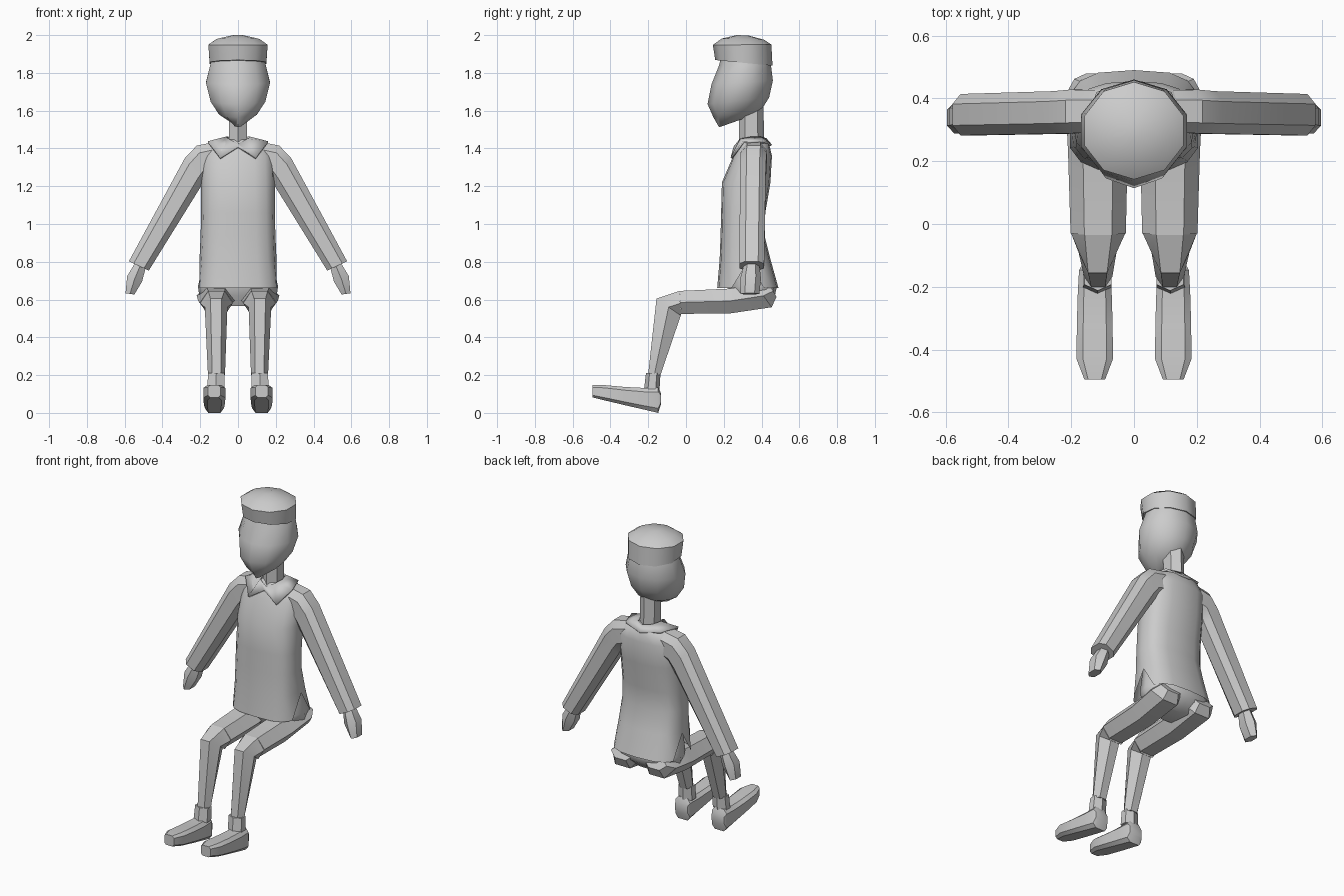
import bpy, bmesh, math
from mathutils import Vector

if "Cube" in bpy.data.objects:
    bpy.data.objects.remove(bpy.data.objects["Cube"])


def finish(name, bm, mirror=False, angle=40):
    bmesh.ops.recalc_face_normals(bm, faces=bm.faces)
    me = bpy.data.meshes.new(name)
    bm.to_mesh(me)
    bm.free()
    ob = bpy.data.objects.new(name, me)
    bpy.context.collection.objects.link(ob)
    bpy.ops.object.select_all(action='DESELECT')
    ob.select_set(True)
    bpy.context.view_layer.objects.active = ob
    bpy.ops.object.shade_smooth_by_angle(angle=math.radians(angle))
    if mirror:
        ob.modifiers.new("Mirror", 'MIRROR')
    return ob


def section(c, u, v, n=6, phase=0.0, p=1.0):
    """Closed cross-section around c spanned by half-axes u and v; p < 1 is boxier."""
    pts = []
    for i in range(n):
        a = 2 * math.pi * i / n + phase
        x, y = math.cos(a), math.sin(a)
        x = math.copysign(abs(x) ** p, x) if abs(x) > 1e-6 else 0
        y = math.copysign(abs(y) ** p, y) if abs(y) > 1e-6 else 0
        pts.append(Vector(c) + x * Vector(u) + y * Vector(v))
    return pts


def level(hw, yf, yb, zf, zb=None, n=12, p=1.0, cx=0.0):
    """Section from front (yf, zf) to back (yb, zb), half width hw."""
    zb = zf if zb is None else zb
    return section((cx, (yf + yb) / 2, (zf + zb) / 2), (0, (yf - yb) / 2, (zf - zb) / 2),
                   (hw, 0, 0), n, 0, p)


def loft(name, rings, caps=(True, True), mirror=False, angle=40):
    bm = bmesh.new()
    vs = [[bm.verts.new(p) for p in r] for r in rings]
    n = len(vs[0])
    for a, b in zip(vs, vs[1:]):
        for i in range(n):
            j = (i + 1) % n
            bm.faces.new((a[i], a[j], b[j], b[i]))
    if caps[0]:
        bm.faces.new(vs[0])
    if caps[1]:
        bm.faces.new(vs[-1])
    return finish(name, bm, mirror, angle)


# Head: egg with a tilted jaw
loft("head", [level(hw, yf, yb, zf, zb, 10) for hw, yf, yb, zf, zb in [
    (.03, .175, .34, 1.512, 1.57), (.105, .145, .40, 1.565, 1.605),
    (.152, .114, .44, 1.635, 1.67), (.178, .135, .46, 1.74, 1.76),
    (.155, .175, .45, 1.84, 1.84), (.14, .19, .44, 1.90, 1.90)]], angle=50)

# Cap
loft("hat", [level(hw, yf, yb, zf, zb, 10) for hw, yf, yb, zf, zb in [
    (.158, .155, .458, 1.868, 1.838), (.165, .142, .452, 1.948, 1.95),
    (.12, .19, .415, 1.982, 1.975), (.03, .27, .33, 2.0, 1.998)]], angle=38)

# Neck
loft("neck", [level(.056, .28, .415, 1.40, n=6), level(.056, .28, .41, 1.62, n=6)])

# Shirt body, open below with raised side slits
shirt = [level(hw, yf, yb, z, n=16, p=p) for hw, yf, yb, z, p in [
    (.065, .29, .425, 1.447, 1), (.15, .275, .44, 1.425, .85), (.19, .25, .455, 1.36, .8),
    (.195, .19, .447, 1.22, .8), (.195, .186, .42, 1.06, .75), (.198, .183, .415, .94, .75),
    (.204, .178, .448, .81, .72), (.214, .165, .49, .66, .66)]]
for k in (4, 12):
    shirt[-1][k].z = .80
    shirt[-1][k].x *= .95
loft("shirt", shirt, caps=(True, False), angle=50)

# Collar: band round the neck with two front points
half_in = [(0, .272, 1.425), (.05, .285, 1.452), (.066, .34, 1.462), (.05, .40, 1.462), (0, .425, 1.455)]
half_out = [(0, .252, 1.41), (.095, .236, 1.352), (.16, .30, 1.438), (.12, .42, 1.44), (0, .455, 1.42)]
ring = lambda h: [Vector(p) for p in h] + [Vector((-x, y, z)) for x, y, z in h[-2:0:-1]]
collar = loft("collar", [ring(half_in), ring(half_out)], caps=(False, False))
sol = collar.modifiers.new("Solidify", 'SOLIDIFY')
sol.thickness = .012

# Hips under the shirt
loft("hips", [level(hw, yf, yb, z, n=12, p=.8) for hw, yf, yb, z in [
    (.16, .22, .39, .92), (.192, .22, .45, .76), (.212, .22, .482, .67),
    (.205, .24, .47, .62), (.14, .27, .41, .565)]], angle=50)

# Trouser thigh, seat to knee
loft("thigh", [section(c, (hw, 0, 0), v) for c, hw, v in [
    ((.115, .462, .645), .075, (0, -.02, .035)),
    ((.117, .41, .62), .102, (0, -.05, .07)),
    ((.115, .23, .592), .095, (0, 0, .076)),
    ((.114, -.03, .585), .088, (0, -.005, .07))]], mirror=True, angle=30)

# Lower leg, knee to ankle
loft("lower_leg", [section(c, (hw, 0, 0), v) for c, hw, v in [
    ((.114, -.03, .58), .086, (0, -.005, .076)),
    ((.116, -.092, .56), .06, (0, -.074, .052)),
    ((.114, -.168, .20), .045, (0, -.038, 0))]], mirror=True, angle=30)

# Ankle cuff
loft("ankle_cuff", [level(.05, -.212, -.135, .21, n=6, cx=.115),
                    level(.053, -.222, -.14, .125, n=6, cx=.117)], mirror=True, angle=30)

# Shoe, heel to toe
loft("shoe", [section((.125, y, (a + b) / 2), (hw * 1.04, 0, 0), (0, 0, (b - a) / 2 * 1.04),
                      8, math.pi / 8, .5) for y, a, b, hw in [
    (-.133, .045, .105, .042), (-.147, .0, .135, .05), (-.22, .017, .132, .054),
    (-.32, .04, .137, .057), (-.43, .066, .147, .058), (-.495, .082, .147, .033)]],
    mirror=True, angle=35)

# Sleeve, shoulder to cuff
loft("sleeve", [section(c, u, (0, vy, 0), 8, math.pi / 8, .75) for c, u, vy in [
    ((.11, .36, 1.355), (.01, 0, .085), .07),
    ((.19, .358, 1.335), (.03, 0, .085), .074),
    ((.235, .355, 1.28), (.05, 0, .072), .072),
    ((.525, .348, .778), (.056, 0, .026), .07)]], mirror=True, angle=35)

# Mitten-like hand
loft("hand", [section(c, u, (0, vy, 0), 6, math.pi / 2) for c, u, vy in [
    ((.513, .348, .79), (.03, 0, .016), .04),
    ((.547, .342, .71), (.046, 0, .016), .055),
    ((.572, .338, .63), (.027, 0, .004), .05)]], mirror=True, angle=30)
